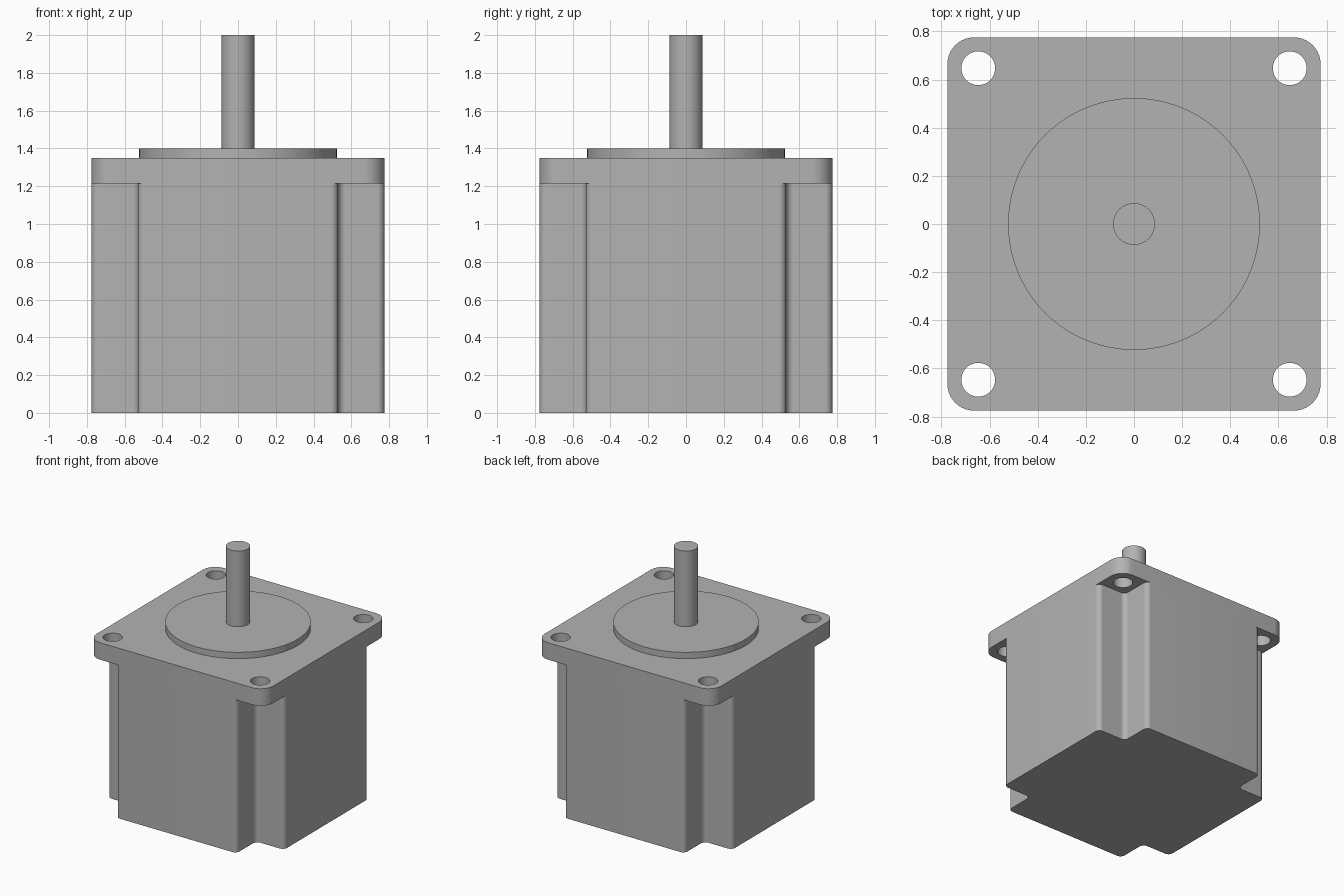
import bpy, bmesh, math
from mathutils import Vector

cube = bpy.data.objects.get("Cube")
if cube:
    bpy.data.objects.remove(cube, do_unlink=True)

metal = bpy.data.materials.new("grey metal")
metal.use_nodes = True
GREY = (0.45, 0.45, 0.45, 1)
metal.diffuse_color = GREY
metal.node_tree.nodes["Principled BSDF"].inputs["Base Color"].default_value = GREY

HALF = 0.775       # half width of flange and body
NOTCH = 0.53       # where the corner notches begin
HOLE = 0.647       # mounting hole offset


def rounded(corners, radius, steps=10):
    """Replace each right-angled corner of a closed outline with an arc."""
    points = []
    for i, corner in enumerate(corners):
        c = Vector(corner)
        a = (Vector(corners[i - 1]) - c).normalized() * radius
        b = (Vector(corners[(i + 1) % len(corners)]) - c).normalized() * radius
        for s in range(steps + 1):
            t = math.pi / 2 * s / steps
            points.append(c + a * (1 - math.sin(t)) + b * (1 - math.cos(t)))
    return points


def circle(radius, x=0, y=0, sides=64):
    return [Vector((x + radius * math.cos(math.tau * i / sides),
                    y + radius * math.sin(math.tau * i / sides))) for i in range(sides)]


def prism(name, outlines, bottom, top):
    """Extrude one or more separate outlines into a smooth-sided solid."""
    bm = bmesh.new()
    faces = [bm.faces.new([bm.verts.new((p.x, p.y, bottom)) for p in o]) for o in outlines]
    made = bmesh.ops.extrude_face_region(bm, geom=faces, use_keep_orig=True)["geom"]
    verts = [g for g in made if isinstance(g, bmesh.types.BMVert)]
    bmesh.ops.translate(bm, verts=verts, vec=(0, 0, top - bottom))
    bmesh.ops.recalc_face_normals(bm, faces=bm.faces)
    mesh = bpy.data.meshes.new(name)
    bm.to_mesh(mesh)
    bm.free()
    mesh.materials.append(metal)
    obj = bpy.data.objects.new(name, mesh)
    bpy.context.collection.objects.link(obj)
    return obj


def activate(obj):
    bpy.ops.object.select_all(action="DESELECT")
    obj.select_set(True)
    bpy.context.view_layer.objects.active = obj


# Motor body: a square with a notch at each corner, turned round four times
quarter = [(HALF, NOTCH), (NOTCH, NOTCH), (NOTCH, HALF)]
cross = []
for turn in range(4):
    cross += quarter
    quarter = [(-y, x) for x, y in quarter]
body = prism("motor_body", [rounded(cross, 0.038)], 0, 1.22)

# Mounting flange with four through holes
square = [(HALF, HALF), (-HALF, HALF), (-HALF, -HALF), (HALF, -HALF)]
flange = prism("mounting_flange", [rounded(square, 0.11)], 1.215, 1.35)
cutter = prism("hole_cutter", [circle(0.07, sx * HOLE, sy * HOLE, 48)
                               for sx in (-1, 1) for sy in (-1, 1)], 1.1, 1.5)
cutter.hide_render = True
holes = flange.modifiers.new("holes", "BOOLEAN")
holes.operation = "DIFFERENCE"
holes.solver = "EXACT"
holes.object = cutter
activate(flange)
bpy.ops.object.modifier_apply(modifier=holes.name)
bpy.data.objects.remove(cutter, do_unlink=True)

# Raised pilot disc and output shaft
pilot = prism("pilot_disc", [circle(0.523, sides=128)], 1.34, 1.4)
shaft = prism("output_shaft", [circle(0.087)], 1.39, 2)

for part in (body, flange, pilot, shaft):
    activate(part)
    bpy.ops.object.shade_smooth_by_angle(angle=math.radians(30))
